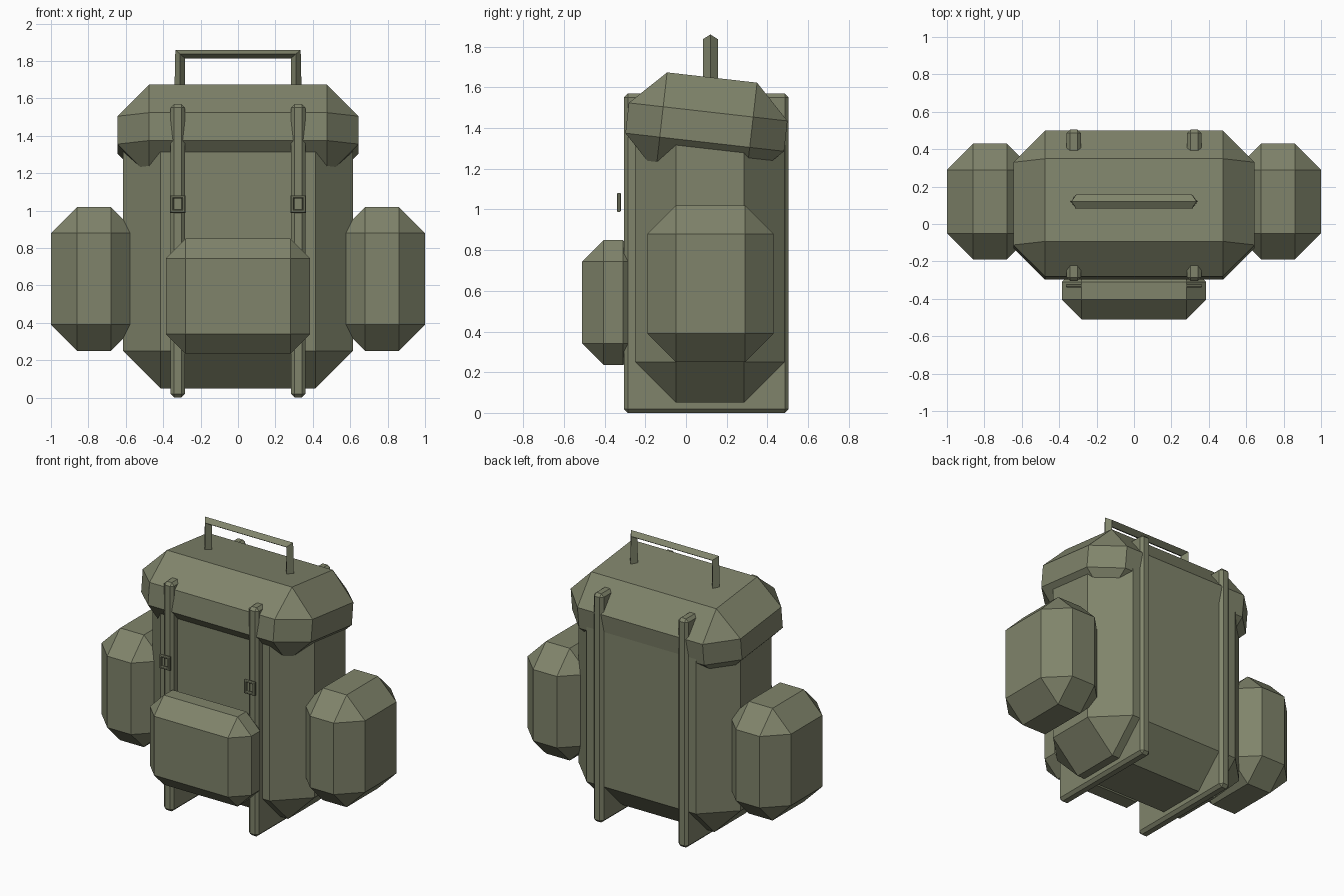
import bpy, bmesh, math
from mathutils import Matrix

if "Cube" in bpy.data.objects:
    bpy.data.objects.remove(bpy.data.objects["Cube"])

olive = bpy.data.materials.new("olive canvas")
olive.diffuse_color = (0.216, 0.231, 0.147, 1)
olive.use_nodes = True
olive.node_tree.nodes["Principled BSDF"].inputs["Base Color"].default_value = olive.diffuse_color


def finish(name, bm):
    bmesh.ops.recalc_face_normals(bm, faces=bm.faces[:])
    mesh = bpy.data.meshes.new(name)
    bm.to_mesh(mesh)
    bm.free()
    mesh.materials.append(olive)
    ob = bpy.data.objects.new(name, mesh)
    bpy.context.collection.objects.link(ob)
    return ob


def chamfer_box(name, lo, hi, cut, tilt=0.0):
    """Box between two corners with every edge cut flat, tilted about its own x axis."""
    bm = bmesh.new()
    bmesh.ops.create_cube(bm, size=1)
    size = [b - a for a, b in zip(lo, hi)]
    mid = [(a + b) / 2 for a, b in zip(lo, hi)]
    bmesh.ops.scale(bm, vec=size, verts=bm.verts[:])
    bmesh.ops.bevel(bm, geom=bm.edges[:], offset=cut, segments=1,
                    profile=0.5, affect='EDGES')
    bm.transform(Matrix.Translation(mid) @ Matrix.Rotation(math.radians(tilt), 4, 'X'))
    return finish(name, bm)


def tube(name, rings, closed):
    """Skin a list of equal-sided rings."""
    bm = bmesh.new()
    loops = [[bm.verts.new(p) for p in ring] for ring in rings]
    n = len(loops[0])
    pairs = list(zip(loops, loops[1:]))
    if closed:
        pairs.append((loops[-1], loops[0]))
    else:
        bm.faces.new(loops[0])
        bm.faces.new(loops[-1])
    for a, b in pairs:
        for i in range(n):
            j = (i + 1) % n
            bm.faces.new((a[i], a[j], b[j], b[i]))
    return finish(name, bm)


# Main bag and the tilted lid
chamfer_box("main_bag", (-0.615, -0.25, 0.05), (0.615, 0.485, 1.52), 0.2)
chamfer_box("lid", (-0.645, -0.292, 1.16), (0.645, 0.493, 1.65), 0.17, tilt=-6.5)

# Front pocket
chamfer_box("front_pocket", (-0.385, -0.51, 0.235), (0.385, -0.205, 0.85), 0.105)

for side, s in (("left", -1), ("right", 1)):
    # Side pocket
    x0, x1 = sorted((s * 0.54, s * 1.0))
    chamfer_box(side + "_side_pocket", (x0, -0.19, 0.25), (x1, 0.43, 1.02), 0.14)
    # Strap band running around the bag
    x = s * 0.322
    chamfer_box(side + "_strap", (x - 0.038, -0.305, 0.0), (x + 0.038, 0.505, 1.57), 0.019)
    # Open buckle frame with a softened section
    rings = []
    for cx, cz in ((-1, -1), (1, -1), (1, 1), (-1, 1)):
        ring = []
        for inset, y in ((0, -0.335), (0.005, -0.34), (0.013, -0.34), (0.018, -0.335),
                         (0.018, -0.325), (0.013, -0.32), (0.005, -0.32), (0, -0.325)):
            ring.append((x + cx * (0.041 - inset), y, 1.035 + cz * (0.047 - inset)))
        rings.append(ring)
    tube(side + "_buckle", rings, True)

# Carry handle with a diamond section
rings = []
for x, z, dx, dz in ((-0.312, 1.5, 0.031, 0), (-0.309, 1.837, 0.026, 0.023),
                     (0.309, 1.837, -0.026, 0.023), (0.312, 1.5, -0.031, 0)):
    rings.append([(x - dx, 0.12, z + dz), (x, 0.157, z),
                  (x + dx, 0.12, z - dz), (x, 0.083, z)])
tube("carry_handle", rings, False)
